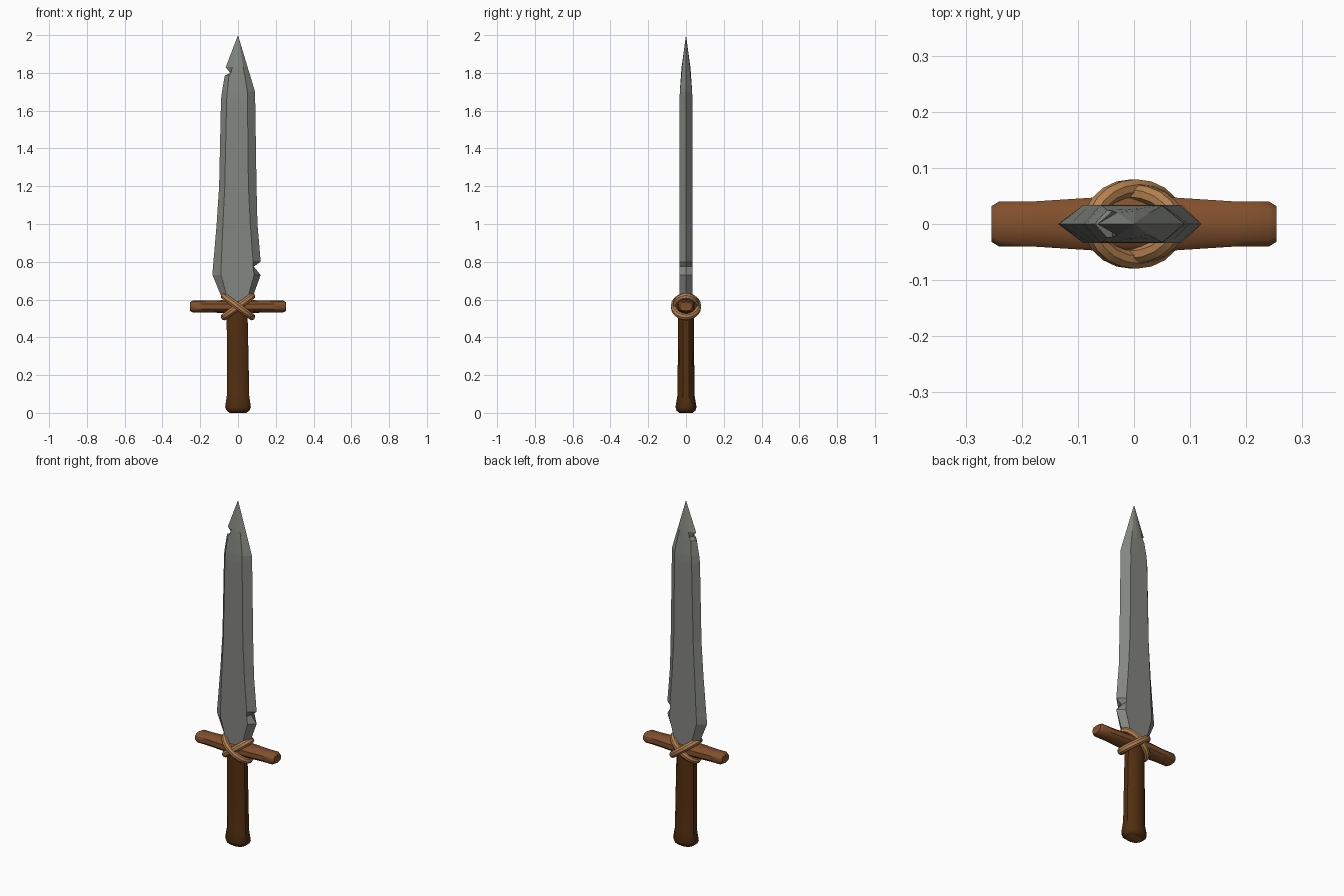
import bpy, bmesh
from math import sin, cos, pi, copysign

cube = bpy.data.objects.get("Cube")
if cube:
    bpy.data.objects.remove(cube)


def material(name, r, g, b):
    mat = bpy.data.materials.new(name)
    mat.use_nodes = True
    mat.diffuse_color = (r, g, b, 1)
    mat.node_tree.nodes["Principled BSDF"].inputs["Base Color"].default_value = (r, g, b, 1)
    return mat


steel = material("worn steel", .23, .24, .22)
dark_wood = material("dark wood", .085, .028, .005)
wood = material("brown wood", .22, .08, .025)
rope_tan = material("rope tan", .46, .22, .08)


def loft(name, rings, mats, closed=False, smooth=True):
    """Skin a list of equal-length point rings, capping the ends unless closed."""
    bm = bmesh.new()
    loops = [[bm.verts.new(p) for p in ring] for ring in rings]
    pairs = list(zip(loops, loops[1:]))
    if closed:
        pairs.append((loops[-1], loops[0]))
    else:
        bm.faces.new(loops[0])
        bm.faces.new(loops[-1])
    for low, high in pairs:
        for i in range(len(low)):
            j = (i + 1) % len(low)
            bm.faces.new((low[i], low[j], high[j], high[i]))
    bmesh.ops.remove_doubles(bm, verts=bm.verts, dist=0.0001)
    bmesh.ops.recalc_face_normals(bm, faces=bm.faces)
    mesh = bpy.data.meshes.new(name)
    bm.to_mesh(mesh)
    bm.free()
    for mat in mats:
        mesh.materials.append(mat)
    obj = bpy.data.objects.new(name, mesh)
    bpy.context.collection.objects.link(obj)
    if smooth:
        bpy.ops.object.select_all(action='DESELECT')
        obj.select_set(True)
        bpy.context.view_layer.objects.active = obj
        bpy.ops.object.shade_smooth_by_angle(angle=pi / 4.5)
    return obj


def oval(rx, ry, sides, power=1.0):
    """Points of an ellipse; a power below one squares it off."""
    points = []
    for i in range(sides):
        a = 2 * pi * (i + .5) / sides
        c, s = cos(a), sin(a)
        points.append((rx * copysign(abs(c) ** power, c), ry * copysign(abs(s) ** power, s)))
    return points


# Blade: height, left edge, left bevel, right bevel, right edge (with two nicks)
blade_rows = [
    (.55, -.05, -.04, .04, .05),
    (.62, -.09, -.06, .055, .08),
    (.73, -.135, -.09, .085, .12),
    (.775, -.133, -.09, .08, .083),
    (.8, -.13, -.088, .08, .12),
    (1, -.113, -.08, .065, .103),
    (1.2, -.1, -.07, .055, .098),
    (1.66, -.09, -.06, .05, .091),
    (1.7, -.085, -.057, .05, .09),
    (1.785, -.07, -.048, .036, .065),
    (1.8, -.042, -.038, .033, .06),
    (1.83, -.065, -.03, .028, .051),
    (2, 0, 0, 0, 0),
]
blade_rings = []
for z, left, bevel_l, bevel_r, right in blade_rows:
    ridge = .034 * min(1, (2 - z) / .32) ** .6
    flat = ridge * (1 - max(0, z - 1.7))
    blade_rings.append([
        (left, 0, z), (bevel_l, -flat, z), (0, -ridge, z), (bevel_r, -flat, z),
        (right, 0, z), (bevel_r, flat, z), (0, ridge, z), (bevel_l, flat, z)])
loft("blade", blade_rings, [steel], smooth=False)

# Grip: height, half width, half depth, sideways drift
grip_rows = [(0, .045, .035, 0), (.012, .063, .05, 0), (.03, .071, .056, 0),
             (.09, .062, .046, 0), (.3, .06, .043, -.002), (.57, .057, .041, -.005)]
grip = loft("grip", [[(x + dx, y, z) for x, y in oval(rx, ry, 10, .85)]
                     for z, rx, ry, dx in grip_rows], [dark_wood, wood])
for face in grip.data.polygons:
    if face.normal.z < -.9:
        face.material_index = 1

# Crossguard: half of the bar profile, mirrored to the other side
guard_half = [(.07, .049, .034), (.175, .042, .031), (.24, .042, .031), (.254, .033, .023)]
guard_rows = [(-x, ry, rz) for x, ry, rz in reversed(guard_half)] + guard_half
loft("crossguard", [[(x, y, .563 + z) for y, z in oval(ry, rz, 10, .75)]
                    for x, ry, rz in guard_rows], [wood])


# Rope lashing: two tilted loops that cross on the front and back
def rope_loop(name, tilt, depth):
    rings = []
    steps = 20
    for i in range(steps):
        a = 2 * pi * i / steps
        c, s = cos(a), sin(a)
        # outward direction within the loop, and the direction across it
        out = (c * .8, s, c * .6 * tilt)
        across = (-.6 * tilt, 0, .8)
        center = (.074 * c, depth * s, .563 + .055 * tilt * c)
        rings.append([tuple(center[k] + u * out[k] + v * across[k] for k in range(3))
                      for u, v in oval(.017, .019, 8)])
    loft(name, rings, [rope_tan], closed=True)


rope_loop("rope_loop_outer", -1, .064)
rope_loop("rope_loop_inner", 1, .055)
